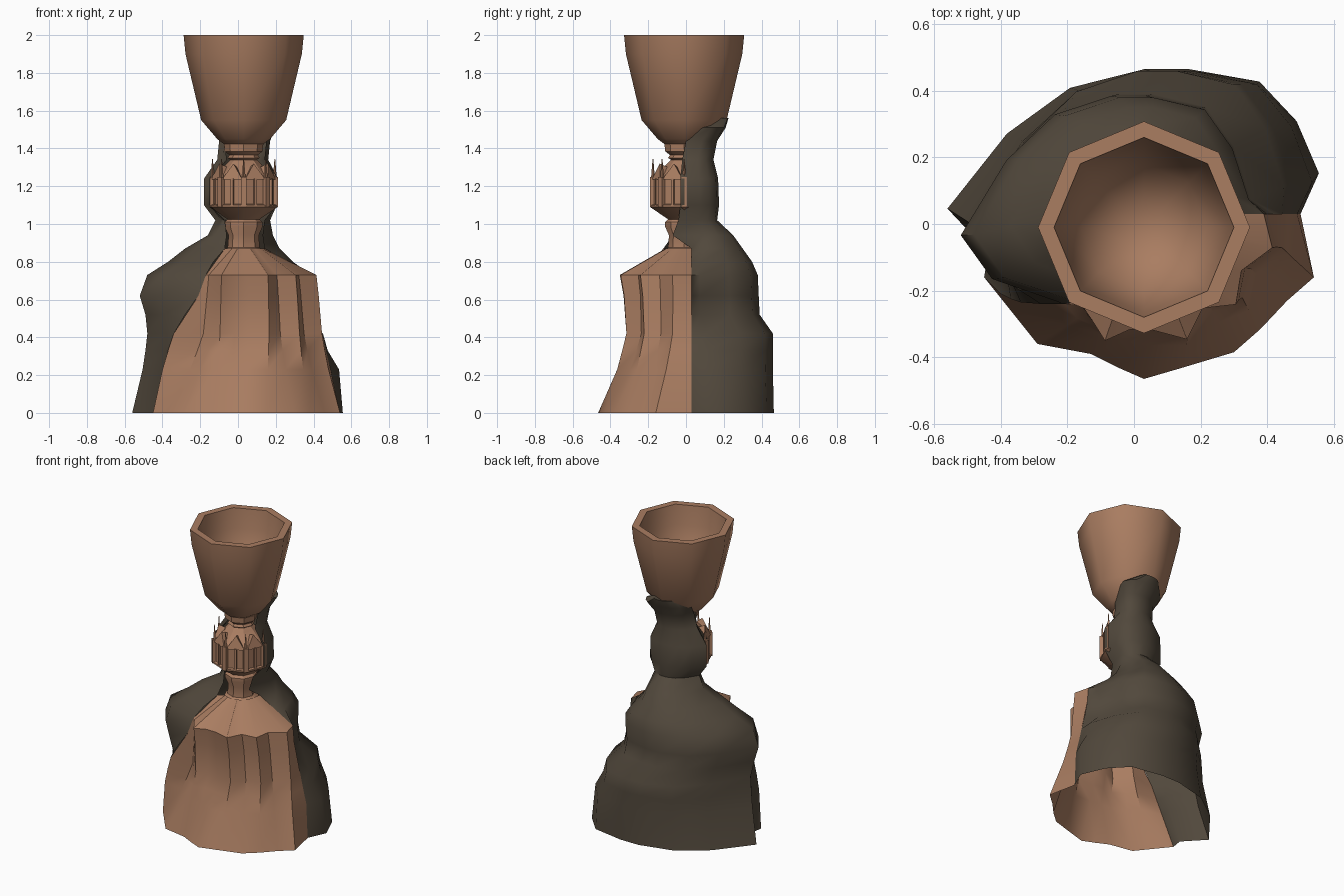
import bpy, bmesh, math
from math import sin, cos, radians
from mathutils import Vector, Matrix

if "Cube" in bpy.data.objects:
    bpy.data.objects.remove(bpy.data.objects["Cube"])

AXIS = Vector((0.03, -0.01, 0))


def material(name, color):
    m = bpy.data.materials.new(name)
    m.use_nodes = True
    m.diffuse_color = (*color, 1)
    bsdf = m.node_tree.nodes["Principled BSDF"]
    bsdf.inputs["Base Color"].default_value = (*color, 1)
    bsdf.inputs["Roughness"].default_value = 0.8
    return m


CLAY = material("warm clay", (0.40, 0.205, 0.12))
ROCK = material("dark rock", (0.083, 0.065, 0.045))


def finish(bm, name, mat, angle=50, recalc=True):
    if recalc:
        bmesh.ops.recalc_face_normals(bm, faces=bm.faces)
    mesh = bpy.data.meshes.new(name)
    bm.to_mesh(mesh)
    bm.free()
    mesh.materials.append(mat)
    ob = bpy.data.objects.new(name, mesh)
    bpy.context.collection.objects.link(ob)
    bpy.ops.object.select_all(action="DESELECT")
    ob.select_set(True)
    bpy.context.view_layer.objects.active = ob
    bpy.ops.object.shade_smooth_by_angle(angle=radians(angle))
    return ob


def loft(bm, rows, closed=False):
    """Join rows of points with quads, from the bottom row to the top row."""
    grid = [[bm.verts.new(p) for p in row] for row in rows]
    n = len(grid[0])
    for a, b in zip(grid, grid[1:]):
        for i in range(n if closed else n - 1):
            j = (i + 1) % n
            bm.faces.new((a[i], a[j], b[j], b[i]))
    return grid


def polar(deg, r, z):
    return AXIS + Vector((r * cos(radians(deg)), r * sin(radians(deg)), z))


def lathe(name, profile, angle=50, sides=8):
    bm = bmesh.new()
    rows = [[polar(i * 360 / sides, r, z) for i in range(sides)] for r, z in profile]
    grid = loft(bm, rows, True)
    bm.faces.new(grid[0])
    bm.faces.new(grid[-1])
    return finish(bm, name, CLAY, angle)


# Octagonal cup with a hollow bowl
lathe("cup", [(0.10, 1.42), (0.14, 1.45), (0.225, 1.55), (0.308, 1.9), (0.318, 2.0),
              (0.27, 2.0), (0.255, 1.87), (0.19, 1.6), (0.06, 1.53)])

# Turned stem: foot, neck, flared lower drum, roof and collar
lathe("stem", [(0.115, 0.84), (0.11, 0.855), (0.085, 0.875), (0.08, 0.94), (0.1, 0.985),
               (0.1, 1.01), (0.085, 1.025), (0.18, 1.09), (0.18, 1.1), (0.165, 1.105),
               (0.165, 1.24), (0.15, 1.25), (0.09, 1.32), (0.07, 1.34), (0.085, 1.35),
               (0.075, 1.365), (0.1, 1.385), (0.105, 1.43)], 30)

# Drum decoration: corner ribs, slim mullions, gables and pinnacles
bm = bmesh.new()
FLAT = 0.165 * cos(radians(22.5))


def rib(deg, r, width, low, high):
    turn = Matrix.Rotation(radians(deg), 4, "Z")
    place = Matrix.Translation(polar(deg, r, (low + high) / 2))
    size = Matrix.Diagonal((0.025, width, high - low, 1))
    bmesh.ops.create_cube(bm, size=1, matrix=place @ turn @ size)


for k in range(4, 9):
    corner, middle = k * 45, k * 45 + 22.5
    rib(corner, 0.168, 0.03, 1.09, 1.25)
    tip = Matrix.Translation(polar(corner, 0.165, 1.295))
    bmesh.ops.create_cone(bm, segments=4, radius1=0.01, radius2=0.002, depth=0.1, matrix=tip)
    if k == 8:
        continue
    rib(middle, FLAT, 0.014, 1.1, 1.24)
    # pointed gable over each side, leaning back into the roof
    base = [polar(middle + s * 20, 0.172, 1.235) for s in (-1, 1)]
    peak, back = polar(middle, 0.14, 1.32), polar(middle, 0.09, 1.3)
    a, b, c, d = [bm.verts.new(p) for p in (*base, peak, back)]
    for f in ((a, b, c), (a, c, d), (b, d, c)):
        bm.faces.new(f)
finish(bm, "drum_tracery", CLAY, 30)

# Rock shell climbing the back: an outline stretched to each height
OUTLINE = [(0.11, 0.12), (0, 0.33), (0.16, 0.69), (0.33, 0.91), (0.53, 1), (0.65, 1),
           (0.84, 0.94), (0.94, 0.75), (1, 0.5)]
# height, left, right, front, back, left lip x, right lip x
SECTIONS = [(0, -0.56, 0.555, -0.16, 0.465, -0.45, 0.5),
            (0.23, -0.505, 0.535, -0.21, 0.46, -0.4, 0.49),
            (0.33, -0.49, 0.475, -0.225, 0.46, -0.37, 0.465),
            (0.42, -0.48, 0.45, -0.235, 0.46, -0.34, 0.445),
            (0.52, -0.49, 0.35, -0.24, 0.39, -0.28, 0.42),
            (0.62, -0.52, 0.335, -0.24, 0.385, -0.21, 0.4),
            (0.73, -0.48, 0.345, -0.235, 0.38, -0.17, 0.39),
            (0.8, -0.37, 0.29, -0.18, 0.35, -0.13, 0.25),
            (0.87, -0.28, 0.22, -0.12, 0.3, -0.07, 0.14),
            (0.94, -0.16, 0.185, -0.07, 0.25, -0.06, 0.13),
            (1.02, -0.12, 0.17, -0.04, 0.165, -0.07, 0.14),
            (1.1, -0.18, 0.205, -0.03, 0.175, -0.15, 0.212),
            (1.24, -0.18, 0.205, -0.03, 0.17, -0.15, 0.212),
            (1.34, -0.11, 0.16, -0.02, 0.145, -0.06, 0.14),
            (1.44, -0.1, 0.17, 0, 0.165, -0.07, 0.15),
            (1.51, -0.12, 0.2, 0.06, 0.21, -0.1, 0.17),
            (1.56, -0.05, 0.11, 0.15, 0.225, -0.03, 0.09)]
bm = bmesh.new()
rows = []
for z, left, right, front, back, lip_l, lip_r in SECTIONS:
    row = [(left + u * (right - left), front + v * (back - front), z) for u, v in OUTLINE]
    lip_y = 0.03 if z < 0.9 else front
    rows.append([(lip_r, lip_y, z)] + row[::-1] + [(lip_l, front, z)])
grid = loft(bm, rows)
bm.faces.new(grid[-1])
finish(bm, "rock_shell", ROCK, 50, False)

# Draped skirt hung between the two lips of the rock
# foot x, foot y, rim angle, rim radius (alternating folds)
FOLDS = [(-0.37, -0.26, 232, 0.30), (-0.29, -0.36, 241, 0.32),
         (-0.13, -0.39, 251, 0.36), (-0.05, -0.43, 262, 0.31), (0.03, -0.465, 275, 0.31),
         (0.15, -0.43, 291, 0.36), (0.3, -0.385, 306, 0.30), (0.38, -0.315, 320, 0.36),
         (0.46, -0.23, 336, 0.32), (0.54, -0.16, 351, 0.39)]
# rock section, blend from foot to rim, width scale, depth scale
LEVELS = [(0, 0, 1, 1), (1, 0.56, 1.02, 0.95), (2, 0.75, 1.03, 0.92),
          (3, 0.9, 1.04, 0.89), (5, 0.97, 1.02, 0.94), (6, 1, 1, 1)]


def between_lips(section, points):
    z = SECTIONS[section][0]
    front, lip_l, lip_r = (SECTIONS[section][i] for i in (3, 5, 6))
    return [(lip_l, front, z)] + [(x, y, z) for x, y, _ in points] + [(lip_r, 0.03, z)]


bm = bmesh.new()
rows = []
for section, blend, wide, deep in LEVELS:
    points = []
    for x, y, deg, r in FOLDS:
        p = Vector((x, y, 0)).lerp(polar(deg, r, 0), blend)
        points.append((p.x * wide, p.y * deep, 0))
    rows.append(between_lips(section, points))
rows.append(between_lips(8, [polar(deg, 0.1, 0) for x, y, deg, r in FOLDS]))
loft(bm, rows)
finish(bm, "draped_skirt", CLAY, 35, False)
